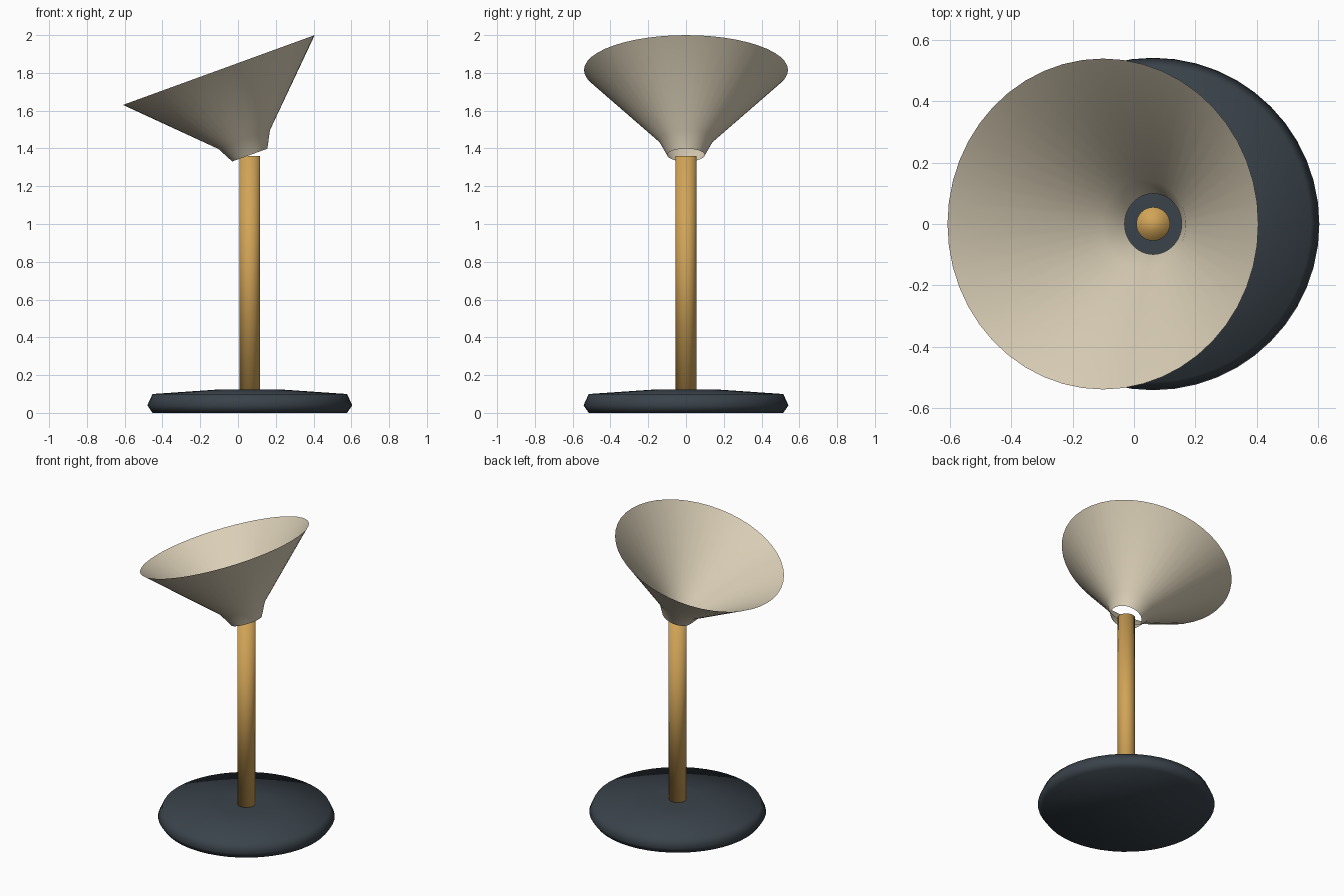
import bpy, bmesh, math
from mathutils import Matrix, Vector

if "Cube" in bpy.data.objects:
    bpy.data.objects.remove(bpy.data.objects["Cube"], do_unlink=True)

AXIS_X = 0.0625  # the stand is offset so the whole lamp is centred


def material(name, rgb):
    mat = bpy.data.materials.new(name)
    mat.use_nodes = True
    color = (*rgb, 1)
    mat.diffuse_color = color
    mat.node_tree.nodes["Principled BSDF"].inputs["Base Color"].default_value = color
    return mat


def lathe(name, profile, mat, segments, capped=True, matrix=Matrix()):
    """Turn (radius, height) pairs about z, optionally closing both ends."""
    bm = bmesh.new()
    rings = []
    for r, z in profile:
        angles = [2 * math.pi * i / segments for i in range(segments)]
        rings.append([bm.verts.new((r * math.cos(a), r * math.sin(a), z)) for a in angles])
    for low, high in zip(rings, rings[1:]):
        for i in range(segments):
            j = (i + 1) % segments
            bm.faces.new((low[i], low[j], high[j], high[i]))
    if capped:
        bm.faces.new(rings[0][::-1])
        bm.faces.new(rings[-1])
    for face in bm.faces:
        face.smooth = True
    mesh = bpy.data.meshes.new(name)
    bm.to_mesh(mesh)
    bm.free()
    mesh.materials.append(mat)
    obj = bpy.data.objects.new(name, mesh)
    obj.matrix_world = matrix
    bpy.context.collection.objects.link(obj)
    return obj


charcoal = material("charcoal", (0.042, 0.056, 0.070))
brass = material("brass", (0.64, 0.37, 0.095))
linen = material("linen", (0.70, 0.62, 0.47))

stand = Matrix.Translation((AXIS_X, 0, 0))

# Round weighted base
lathe("base", [(0.515, 0), (0.5425, 0.04), (0.515, 0.10), (0.15, 0.125)],
      charcoal, 48, matrix=stand)

# Straight post
lathe("post", [(0.055, 0.10), (0.055, 1.36)], brass, 32, matrix=stand)

# Open, paper-thin shade tilted toward the right
tilt = Matrix.Translation((AXIS_X, 0, 1.365)) @ Matrix.Rotation(math.radians(-20), 4, "Y")
lathe("shade", [(0.099, 0), (0.145, 0.087), (0.54, 0.479)],
      linen, 48, capped=False, matrix=tilt)
